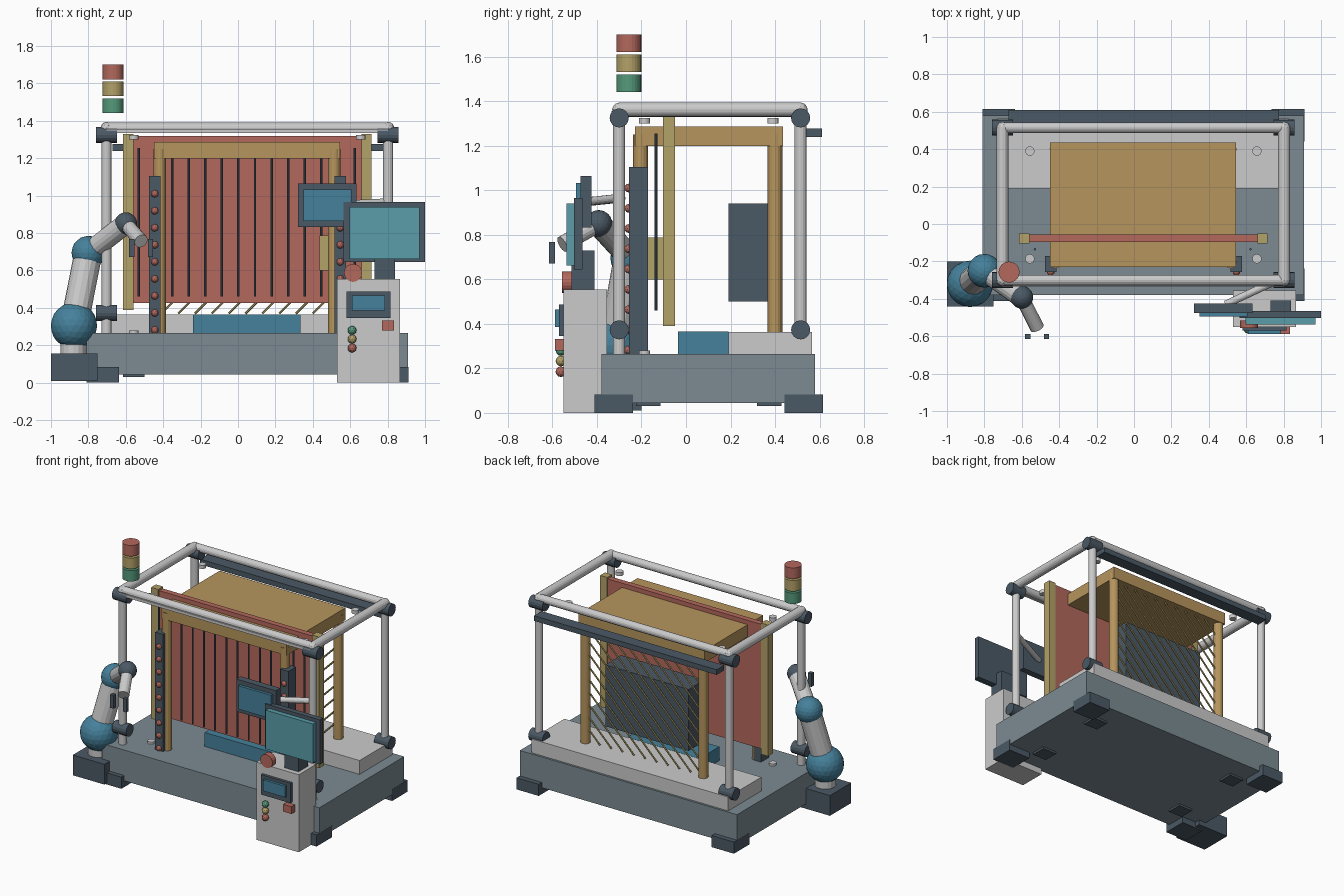
import bpy, math
from mathutils import Vector

if "Cube" in bpy.data.objects:
    bpy.data.objects.remove(bpy.data.objects["Cube"])

def mat(name, r, g, b):
    m = bpy.data.materials.new(name)
    m.diffuse_color = (r, g, b, 1)
    m.use_nodes = True
    m.node_tree.nodes["Principled BSDF"].inputs["Base Color"].default_value = m.diffuse_color
    return m

STEEL = mat("steel_blue", .20, .26, .29)
DARK = mat("dark_slate", .07, .10, .13)
RED = mat("red", .45, .14, .11)
WOOD = mat("wood", .47, .30, .11)
YELLOW = mat("yellow", .45, .36, .14)
GREEN = mat("green", .09, .32, .20)
BLUE = mat("blue", .06, .22, .33)
TEAL = mat("teal", .10, .34, .40)

def finish(name, m):
    o = bpy.context.object
    o.name = name
    if m:
        o.data.materials.append(m)
    return o

def box(name, x0, x1, y0, y1, z0, z1, m=None):
    bpy.ops.mesh.primitive_cube_add(size=1, location=((x0+x1)/2, (y0+y1)/2, (z0+z1)/2))
    bpy.context.object.scale = (x1-x0, y1-y0, z1-z0)
    return finish(name, m)

def rod(name, a, b, r, m=None, sides=16):
    a, b = Vector(a), Vector(b)
    d = b - a
    bpy.ops.mesh.primitive_cylinder_add(vertices=sides, radius=r, depth=d.length, location=(a+b)/2)
    bpy.context.object.rotation_euler = d.to_track_quat('Z', 'Y').to_euler()
    return finish(name, m)

def ball(name, p, r, m, sub=2):
    bpy.ops.mesh.primitive_ico_sphere_add(subdivisions=sub, radius=r, location=p)
    return finish(name, m)

CX, CY = .05, .102   # centre of the machine bed

# bed, corner feet, underside pads, bolts and upper lugs
box("machine_bed", -.81, .91, -.38, .58, .045, .265, STEEL)
for sx in (-1, 1):
    for sy in (-1, 1):
        x, y = CX + sx*.773, CY + sy*.427
        box("corner_foot", x-.088, x+.088, y-.087, y+.087, 0, .083, DARK)
        x, y = CX + sx*.607, CY + sy*.272
        box("underside_pad", x-.057, x+.057, y-.055, y+.055, .03, .05, DARK)
        x, y = CX + sx*.607, CY + sy*.288
        rod("bed_bolt", (x, y, .26), (x, y, .28), .025)
        rod("upper_lug", (x, y, 1.30), (x, y, 1.325), .025)

# rear deck, tray and beam box
box("rear_deck", -.73, .83, .19, .565, .265, .364)
box("front_tray", -.24, .335, -.035, .19, .265, .365, BLUE)
box("rear_box", -.28, .38, .19, .37, .50, .94, DARK)

# outer tube frame with joint collars
XL, XR, YF, YB = -.703, .803, -.30, .515
for x in (XL, XR):
    for y in (YF, YB):
        rod("frame_post", (x, y, .265), (x, y, 1.36), .027)
        for z in (.373, 1.325):
            rod("frame_joint", (x-.056, y, z), (x+.056, y, z), .043, DARK)
        ball("frame_corner", (x, y, 1.362), .032, None)
    rod("side_rail", (x, YF, 1.362), (x, YB, 1.362), .032)
for y in (YF, YB):
    rod("cross_rail", (XL, y, 1.362), (XR, y, 1.362), .028)
box("front_guide_bar", XL, XR, -.335, -.315, 1.335, 1.355)
box("rear_beam", -.67, .775, .525, .61, 1.24, 1.277, DARK)

# wooden gantry
box("gantry_top", -.45, .545, -.23, .435, 1.20, 1.287, WOOD)
for x in (-.418, .515):
    for y in (-.204, .40):
        rod("gantry_column", (x, y, .265), (x, y, 1.25), .033, WOOD)

# diagonal rear mesh, clipped to the opening between the rear columns
x0, x1, z0, z1 = -.39, .49, .37, 1.2
c = x0 - z1 + .09
while c < x1 - z0 - .03:
    za, zb = max(z0, x0 - c), min(z1, x1 - c)
    if zb - za > .03:
        rod("rear_mesh_wire", (c+za, .40, za), (c+zb, .40, zb), .006, YELLOW, 6)
    c += .09

# red panel with side stiles and vertical wires
box("panel", -.56, .66, -.095, -.055, .427, 1.318, RED)
for x in (-.587, .687):
    box("panel_stile", x-.028, x+.028, -.104, -.05, .39, 1.33, YELLOW)
for i in range(14):
    x = -.53 + i*.0887
    rod("panel_wire", (x, -.135, .46), (x, -.135, 1.255), .0065, DARK, 8)
box("panel_bracket", .435, .487, -.17, -.104, .60, .788, YELLOW)

# sensor columns with rows of beads
for x in (-.445, .547):
    box("sensor_column", x-.031, x+.031, -.257, -.17, .265, 1.105, DARK)
    for i in range(9):
        ball("sensor_bead", (x, -.257, .282 + i*.091), .02, RED)

# signal tower
for name, z, m in (("green", 1.481, GREEN), ("amber", 1.571, YELLOW), ("red", 1.661, RED)):
    rod("signal_lamp_" + name, (-.668, -.257, z-.039), (-.668, -.257, z+.039), .056, m, 24)

# control cabinet
box("cabinet", .53, .867, -.55, -.355, 0, .555)
box("cabinet_display_bezel", .58, .815, -.57, -.545, .345, .487, DARK)
box("cabinet_display", .61, .785, -.588, -.565, .385, .465, BLUE)
for z, m in ((.28, GREEN), (.233, YELLOW), (.185, RED)):
    ball("cabinet_button", (.61, -.562, z), .024, m)
box("cabinet_switch", .77, .835, -.588, -.545, .28, .332, RED)
rod("emergency_stop", (.615, -.557, .587), (.615, -.515, .587), .048, RED, 20)

# main and secondary monitors
box("monitor_stand", .73, .84, -.515, -.41, .55, .73, DARK)
box("main_monitor", .565, 1.0, -.503, -.465, .645, .965, DARK)
box("main_screen", .595, .97, -.537, -.50, .662, .94, TEAL)
box("second_monitor", .32, .633, -.475, -.425, .833, 1.065, DARK)
box("second_screen", .35, .608, -.495, -.47, .865, 1.033, BLUE)
rod("monitor_arm", (.49, -.43, .95), (.79, -.29, .965), .02)

# robot arm
shoulder, elbow, wrist = (-.877, -.32, .305), (-.80, -.25, .695), (-.60, -.392, .85)
box("robot_base", -1.0, -.75, -.44, -.20, .01, .155, DARK)
rod("robot_pedestal", (-.88, -.32, .15), (-.88, -.32, .26), .07)
ball("robot_shoulder", shoulder, .124, BLUE, 3)
rod("robot_upper_arm", shoulder, elbow, .075)
ball("robot_elbow", elbow, .09, BLUE, 3)
rod("robot_forearm", elbow, wrist, .055)
ball("robot_wrist", wrist, .061, DARK, 3)
rod("robot_hand", wrist, (-.518, -.555, .757), .038)
for x in (-.568, -.468):
    box("gripper_finger", x-.014, x+.014, -.615, -.588, .672, .768, DARK)
